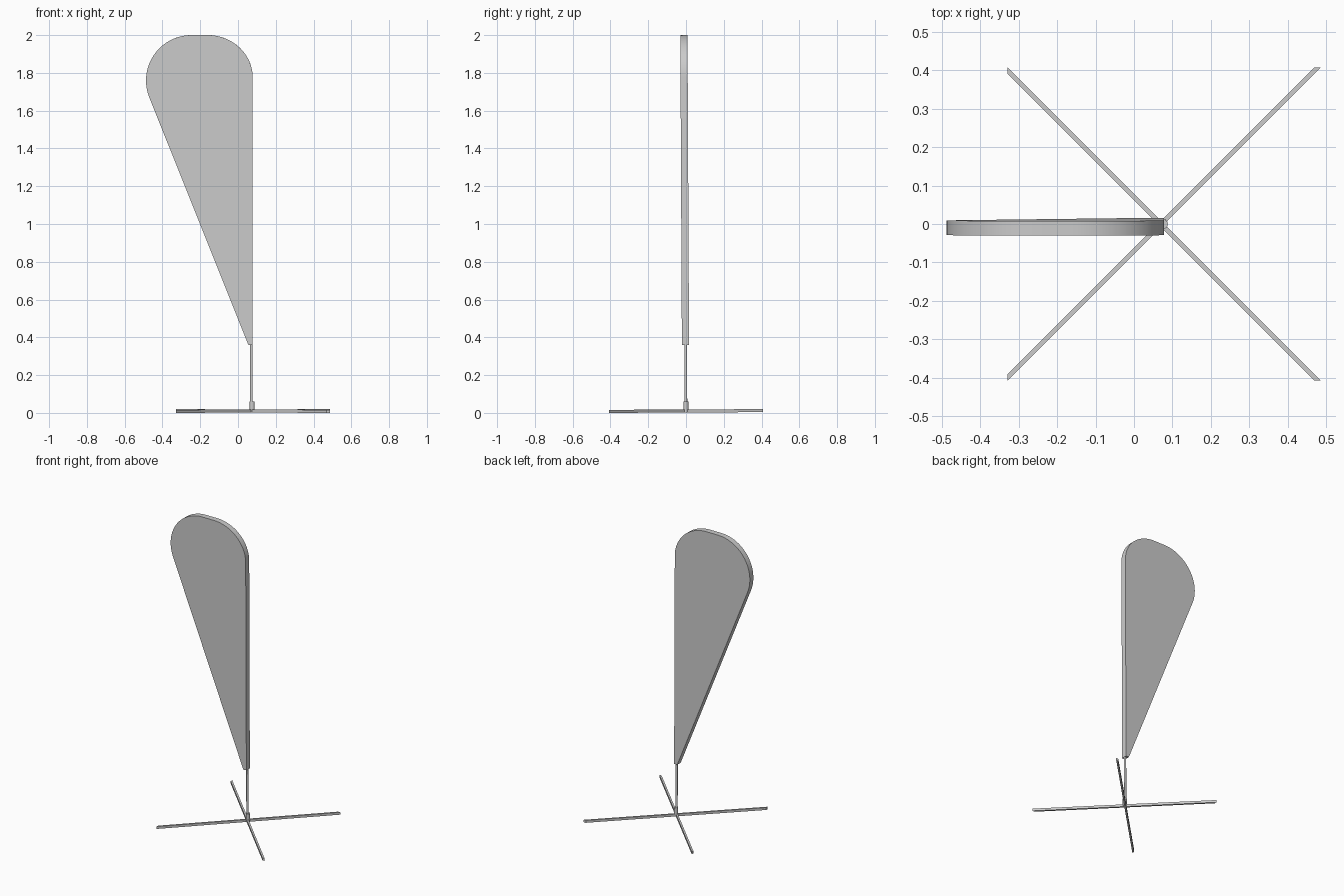
import bpy
import bmesh
from math import cos, sin, radians

if "Cube" in bpy.data.objects:
    bpy.data.objects.remove(bpy.data.objects["Cube"], do_unlink=True)

GREY = (0.6, 0.6, 0.6, 1)
grey = bpy.data.materials.new("light grey")
grey.diffuse_color = GREY
grey.use_nodes = True
grey.node_tree.nodes["Principled BSDF"].inputs["Base Color"].default_value = GREY

LEAN = 0.005   # the whole stand leans very slightly forward
AXIS = 0.075   # x of the pole


def prism(name, points, offset):
    """Extrude a closed outline of 3D points along an offset."""
    bm = bmesh.new()
    face = bm.faces.new([bm.verts.new(p) for p in points])
    new = bmesh.ops.extrude_face_region(bm, geom=[face])["geom"]
    bmesh.ops.translate(bm, vec=offset,
                        verts=[v for v in new if isinstance(v, bmesh.types.BMVert)])
    bmesh.ops.recalc_face_normals(bm, faces=bm.faces)
    mesh = bpy.data.meshes.new(name)
    bm.to_mesh(mesh)
    bm.free()
    obj = bpy.data.objects.new(name, mesh)
    bpy.context.collection.objects.link(obj)
    mesh.materials.append(grey)
    obj.rotation_euler.x = LEAN
    bpy.context.view_layer.objects.active = obj
    bpy.ops.object.select_all(action="DESELECT")
    obj.select_set(True)
    bpy.ops.object.shade_smooth_by_angle(angle=radians(35))
    return obj


def arc(cx, cz, rx, rz, start, end, steps=20):
    angles = [radians(start + (end - start) * i / steps) for i in range(steps + 1)]
    return [(cx + rx * cos(a), cz + rz * sin(a)) for a in angles]


def rod(name, x, radius, bottom, top, sides=16):
    ring = arc(x, 0, radius, radius, 0, 360 - 360 / sides, sides - 1)
    return prism(name, [(px, py, bottom) for px, py in ring], (0, 0, top - bottom))


# Teardrop banner: straight pole edge, rounded top, tapering lower edge
outline = [(0.055, 0.36), (0.078, 0.36)]
outline += arc(-0.16, 1.775, 0.238, 0.225, 0, 90)
outline += arc(-0.247, 1.76, 0.24, 0.24, 90, 202)
prism("banner", [(x, -0.02, z) for x, z in outline], (0, 0.038, 0))

# Pole and its socket
rod("pole", AXIS - 0.004, 0.007, 0.03, 0.4)
rod("socket", AXIS, 0.013, 0.003, 0.06)

# Crossed floor bars with mitred ends
for name, side in (("floor_bar_a", 1), ("floor_bar_b", -1)):
    plan = [(-0.329, 0.408), (-0.329, 0.391), (0.469, -0.407), (0.486, -0.407)]
    prism(name, [(x, side * y, 0.002) for x, y in plan], (0, 0, 0.016))
